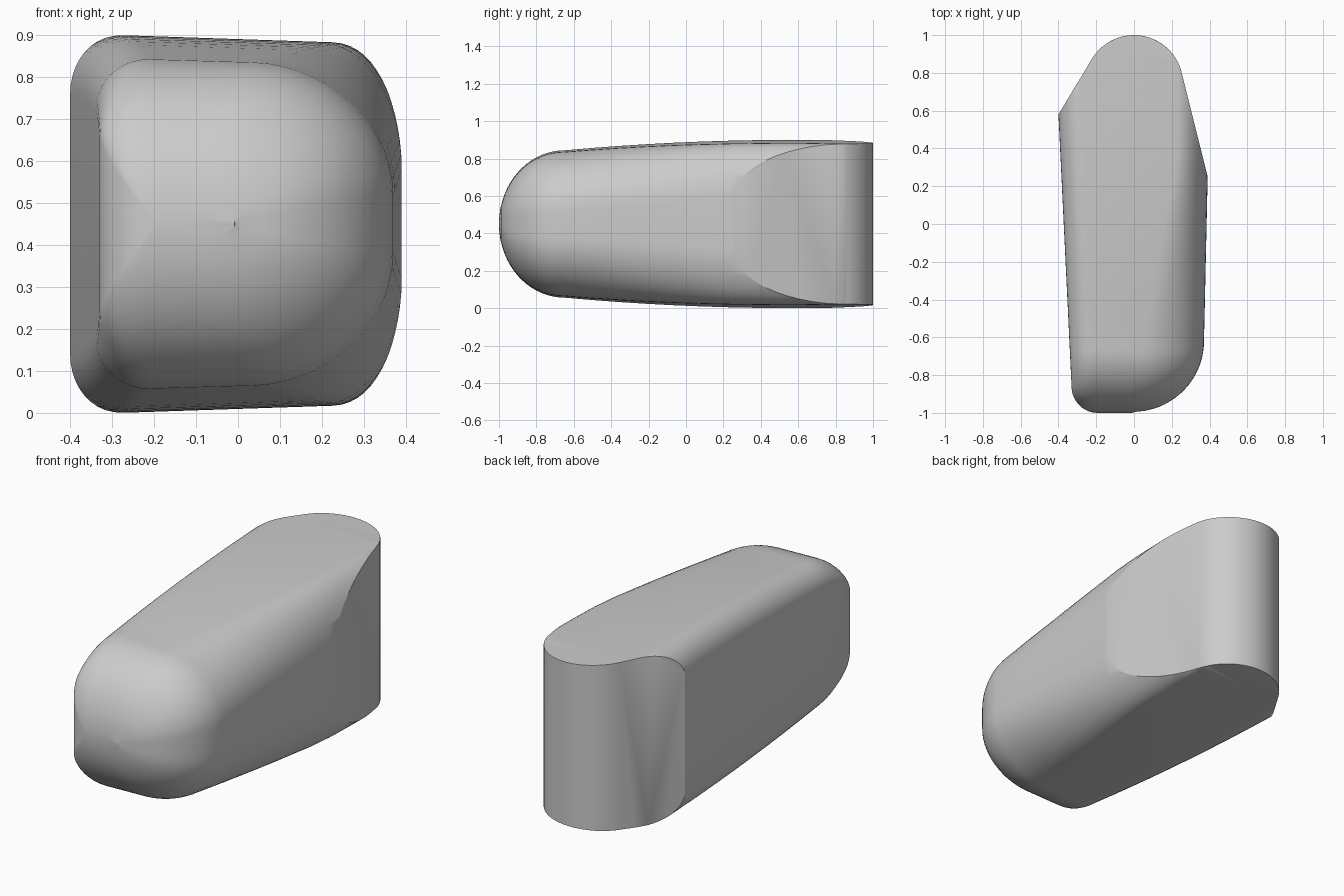
import bpy, bmesh
from math import sin, cos, pi, sqrt, radians

default = bpy.data.objects.get("Cube")
if default:
    bpy.data.objects.remove(default, do_unlink=True)

MID = 0.45          # height of the symmetry plane
NOSE = -0.65        # where the front rounding starts


def lerp(a, b, t):
    return a + (b - a) * t


def rounding(y, start, depth):
    """Quarter-circle falloff from 1 at start to 0 at start - depth."""
    u = min(max((start - y) / depth, 0), 1)
    return sqrt(1 - u * u)


def half_height(y):
    if y < NOSE:
        return max(0.395 * rounding(y, NOSE, 0.35), 0.01)
    return 0.449 - 0.036 * ((y - 0.55) / 1.2) ** 2 * 1.5


def section(y):
    """Rounded section with a tight left fillet and a broad right one."""
    left = lerp(-0.33, -0.4, (y + 0.87) / 1.45) + 0.13 * (1 - rounding(y, -0.87, 0.13))
    right = lerp(0.37, 0.39, (y - NOSE) / 0.9) - 0.37 * (1 - rounding(y, -0.63, 0.365))
    h = half_height(y)
    t = min(max((y - NOSE) / 0.95, 0), 1)
    fit = min(1, (right - left) / 0.7)
    tall = h / 0.44
    lw, lh = 0.13 * fit, 0.14 * tall
    rw, rh = lerp(0.33, 0.17, t) * fit, lerp(0.36, 0.3, t) * tall
    top = []
    for i in range(11):
        a = pi / 2 * i / 10
        top.append((left + lw * (1 - cos(a)), h - lh * (1 - sin(a))))
    for i in range(15):
        a = pi / 2 * i / 14
        top.append((right - rw * (1 - sin(a)), h - rh * (1 - cos(a))))
    # The top and bottom slope gently towards each other on the right
    top = [(x, z * (1 - 0.075 * (x + 0.25))) for x, z in top]
    ring = top + [(x, -z) for x, z in reversed(top)]
    return [(x, y, MID + z) for x, z in ring]


def loft(name, rings):
    bm = bmesh.new()
    loops = [[bm.verts.new(p) for p in ring] for ring in rings]
    n = len(loops[0])
    for a, b in zip(loops, loops[1:]):
        for i in range(n):
            j = (i + 1) % n
            bm.faces.new((a[i], a[j], b[j], b[i]))
    bm.faces.new(loops[0])
    bm.faces.new(loops[-1])
    bmesh.ops.recalc_face_normals(bm, faces=bm.faces)
    mesh = bpy.data.meshes.new(name)
    bm.to_mesh(mesh)
    bm.free()
    obj = bpy.data.objects.new(name, mesh)
    bpy.context.collection.objects.link(obj)
    return obj


# Body: rounded nose followed by a long, slightly swelling shaft
nose = [NOSE - 0.35 * sin(pi / 2 * i / 18) for i in range(18, 0, -1)]
shaft = [lerp(NOSE, 1.1, i / 12) for i in range(13)]
body = loft("finger_body", [section(y) for y in nose + shaft])

# Plan outline that trims the back into a rounded knuckle
plan = [(0.39, 0.25), (0.7, -1.2), (-0.7, -1.2), (-0.7, 0.1), (-0.4, 0.58)]
start, end = radians(148), radians(13.3)
for i in range(29):
    a = lerp(start, end, i / 28)
    plan.append((0.26 * cos(a), 0.74 + 0.26 * sin(a)))
cutter = loft("knuckle_trim", [[(x, y, z) for x, y in plan] for z in (-0.3, 1.2)])
cutter.hide_render = True

trim = body.modifiers.new("trim", "BOOLEAN")
trim.operation = "INTERSECT"
trim.solver = "EXACT"
trim.object = cutter

# Slightly softened rim around the knuckle
rim = body.modifiers.new("rim", "BEVEL")
rim.width = 0.008
rim.segments = 2
rim.limit_method = "ANGLE"
rim.angle_limit = radians(60)

bpy.ops.object.select_all(action="DESELECT")
body.select_set(True)
bpy.context.view_layer.objects.active = body
for modifier in ("trim", "rim"):
    bpy.ops.object.modifier_apply(modifier=modifier)
bpy.data.objects.remove(cutter, do_unlink=True)
bpy.ops.object.shade_smooth_by_angle(angle=radians(22))
